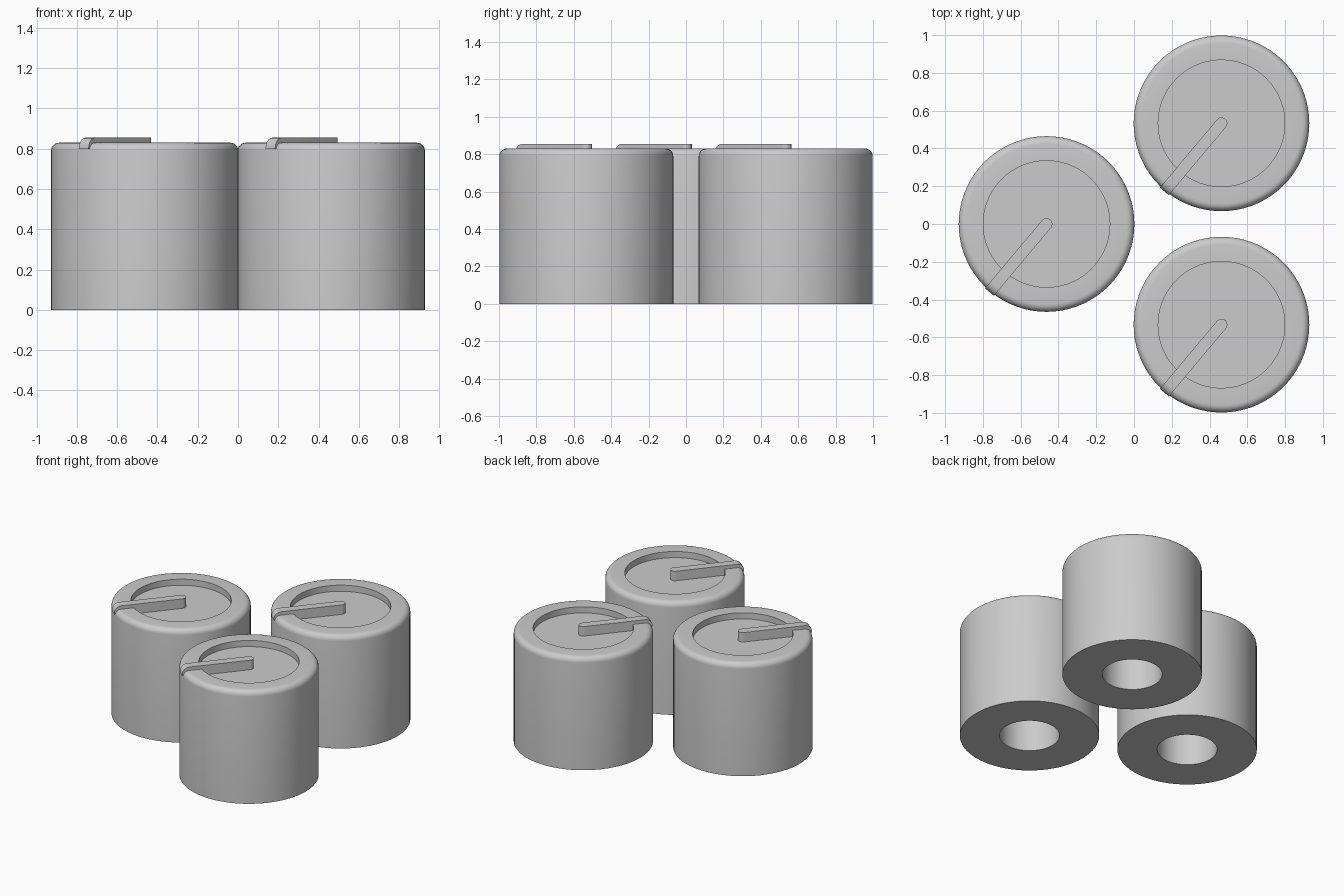
import bpy, bmesh, math
from mathutils import Vector, Matrix

if "Cube" in bpy.data.objects:
    bpy.data.objects.remove(bpy.data.objects["Cube"])

R, H, FILLET = 0.465, 0.83, 0.04
FLOOR = 0.785
CENTRES = [(-0.463, 0.0), (0.463, 0.533), (0.463, -0.533)]

grey = bpy.data.materials.new("plain grey")
grey.diffuse_color = (0.6, 0.6, 0.6, 1)
grey.use_nodes = True
grey.node_tree.nodes["Principled BSDF"].inputs["Base Color"].default_value = grey.diffuse_color


def finish(bm, name, x, y, turn=0.0):
    bmesh.ops.recalc_face_normals(bm, faces=bm.faces)
    mesh = bpy.data.meshes.new(name)
    bm.to_mesh(mesh)
    bm.free()
    mesh.materials.append(grey)
    ob = bpy.data.objects.new(name, mesh)
    bpy.context.collection.objects.link(ob)
    ob.location = (x, y, 0)
    ob.rotation_euler.z = turn
    bpy.ops.object.select_all(action='DESELECT')
    ob.select_set(True)
    bpy.context.view_layer.objects.active = ob
    bpy.ops.object.shade_smooth_by_angle(angle=math.radians(30))
    return ob


def drum(x, y):
    # turned body: bottom bore, outer wall, rounded rim, sunken lid
    prof = [(0, 0.74), (0.2, 0.74), (0.2, 0), (R, 0)]
    for i in range(7):
        a = math.pi / 2 * i / 6
        prof.append((R - FILLET + FILLET * math.cos(a), H - FILLET + FILLET * math.sin(a)))
    prof += [(0.335, H), (0.335, FLOOR), (0, FLOOR)]
    bm = bmesh.new()
    vs = [bm.verts.new((r, 0, z)) for r, z in prof]
    es = [bm.edges.new(p) for p in zip(vs, vs[1:])]
    bmesh.ops.spin(bm, geom=vs + es, cent=(0, 0, 0), axis=(0, 0, 1),
                   angle=2 * math.pi, steps=72, use_merge=True)
    bmesh.ops.remove_doubles(bm, verts=bm.verts, dist=1e-5)
    finish(bm, "drum", x, y)


def handle_bar(x, y):
    # stations along the bar: distance from the centre, top, bottom, half width
    w, top, bend = 0.031, 0.855, 0.05
    stations = []
    for i in range(9):
        a = math.pi / 2 * i / 8
        stations.append((-w * math.cos(a), top, FLOOR, max(w * math.sin(a), 1e-4)))
    stations.append((0.34, top, FLOOR, w))
    for i in range(7):
        a = math.pi / 2 * i / 6
        stations.append((0.42 + bend * math.sin(a), top - bend + bend * math.cos(a),
                         0.798, w))
    bm = bmesh.new()
    rings = [[bm.verts.new(c) for c in ((l, -h, b), (l, h, b), (l, h, t), (l, -h, t))]
             for l, t, b, h in stations]
    for p, q in zip(rings, rings[1:]):
        for i in range(4):
            j = (i + 1) % 4
            bm.faces.new((p[i], p[j], q[j], q[i]))
    bm.faces.new(rings[0])
    bm.faces.new(rings[-1])
    finish(bm, "handle_bar", x, y, math.radians(230))


for cx, cy in CENTRES:
    drum(cx, cy)
    handle_bar(cx, cy)
